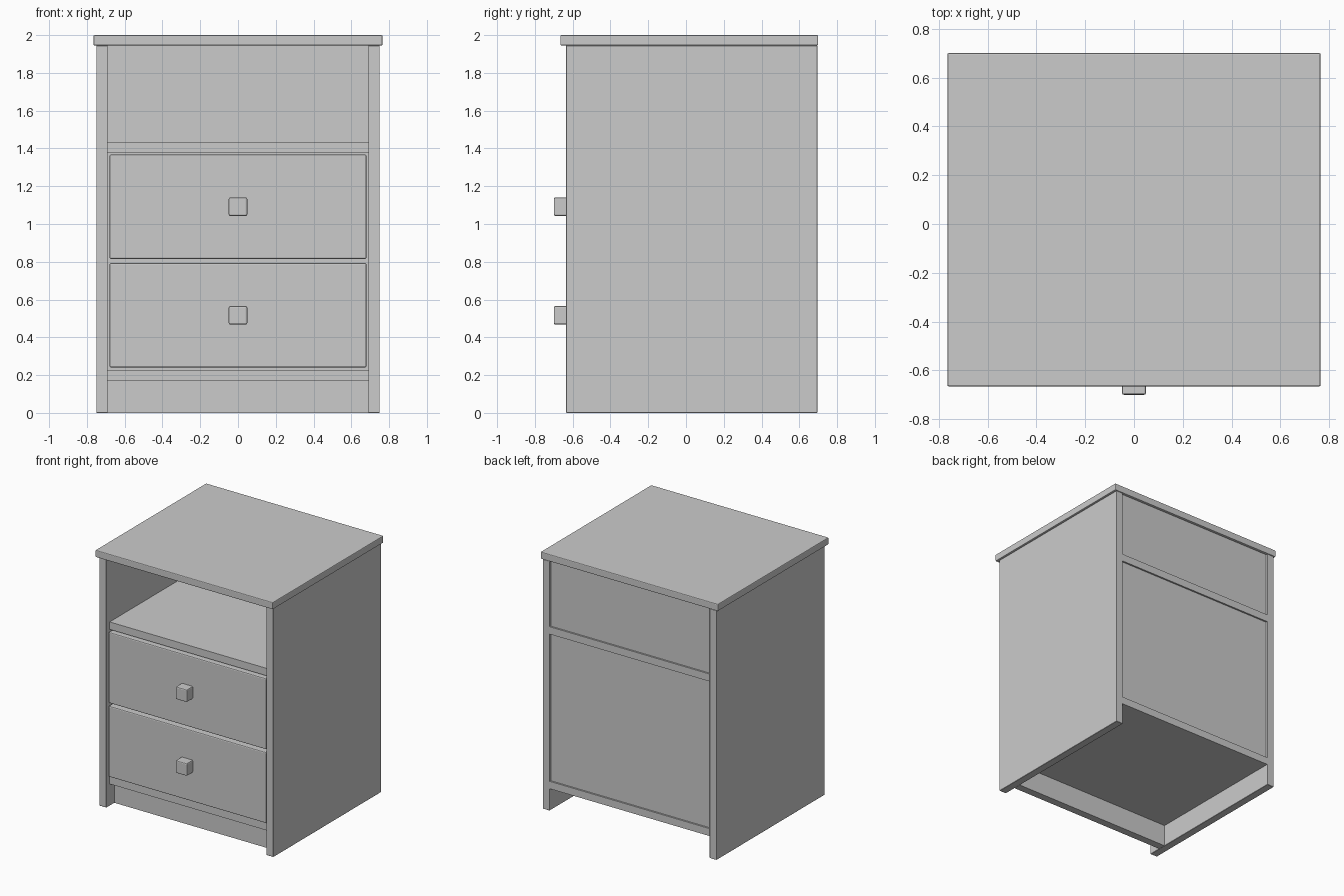
import bpy, bmesh

if "Cube" in bpy.data.objects:
    bpy.data.objects.remove(bpy.data.objects["Cube"])

# One flat grey for the whole cabinet
grey = bpy.data.materials.new("light_grey")
grey.diffuse_color = (0.6, 0.6, 0.6, 1)
grey.use_nodes = True
grey.node_tree.nodes["Principled BSDF"].inputs["Base Color"].default_value = grey.diffuse_color


def box(name, x, y, z, bevel=0.0, segments=1):
    """Box from (min, max) ranges, with optional rounded edges."""
    bm = bmesh.new()
    bmesh.ops.create_cube(bm, size=1)
    for v in bm.verts:
        for i, (lo, hi) in enumerate((x, y, z)):
            v.co[i] = lo if v.co[i] < 0 else hi
    if bevel:
        bmesh.ops.bevel(bm, geom=bm.edges[:], offset=bevel, segments=segments,
                        profile=0.5, affect='EDGES')
    mesh = bpy.data.meshes.new(name)
    bm.to_mesh(mesh)
    bm.free()
    mesh.materials.append(grey)
    obj = bpy.data.objects.new(name, mesh)
    bpy.context.collection.objects.link(obj)
    return obj


FRONT, BACK = -0.635, 0.695   # side panel depth range
INNER, OUTER = 0.69, 0.75     # side panel thickness range

# Carcass: top board and two sides
box("top_board", (-0.765, 0.765), (-0.665, 0.70), (1.945, 2.0), 0.006, 2)
box("right_side", (INNER, OUTER), (FRONT, BACK), (0, 1.945), 0.002)
box("left_side", (-OUTER, -INNER), (FRONT, BACK), (0, 1.945), 0.002)

# Shelves and the back panel set slightly in from the shelf edges
box("open_shelf", (-INNER, INNER), (-0.595, BACK - 0.002), (1.375, 1.433))
box("bottom_shelf", (-INNER, INNER), (-0.595, BACK - 0.002), (0.17, 0.228))
box("back_panel_upper", (-INNER, INNER), (0.655, 0.68), (1.433, 1.945))
box("back_panel_lower", (-INNER, INNER), (0.655, 0.68), (0.228, 1.375))

# Recessed kick board
box("kick_board", (-INNER, INNER), (-0.535, -0.475), (0, 0.17))

# Drawer fronts, each with a square knob
for label, low, high in (("lower", 0.24, 0.793), ("upper", 0.815, 1.368)):
    box(label + "_drawer_front", (-0.68, 0.68), (-0.625, -0.565),
        (low, high), 0.008, 2)
    mid = (low + high) / 2
    box(label + "_knob", (-0.049, 0.049), (-0.70, -0.62),
        (mid - 0.049, mid + 0.049), 0.008, 2)
    # Drawer tray behind the front
    box(label + "_drawer_tray", (-0.66, 0.66), (-0.565, 0.62),
        (low + 0.03, high - 0.03))
